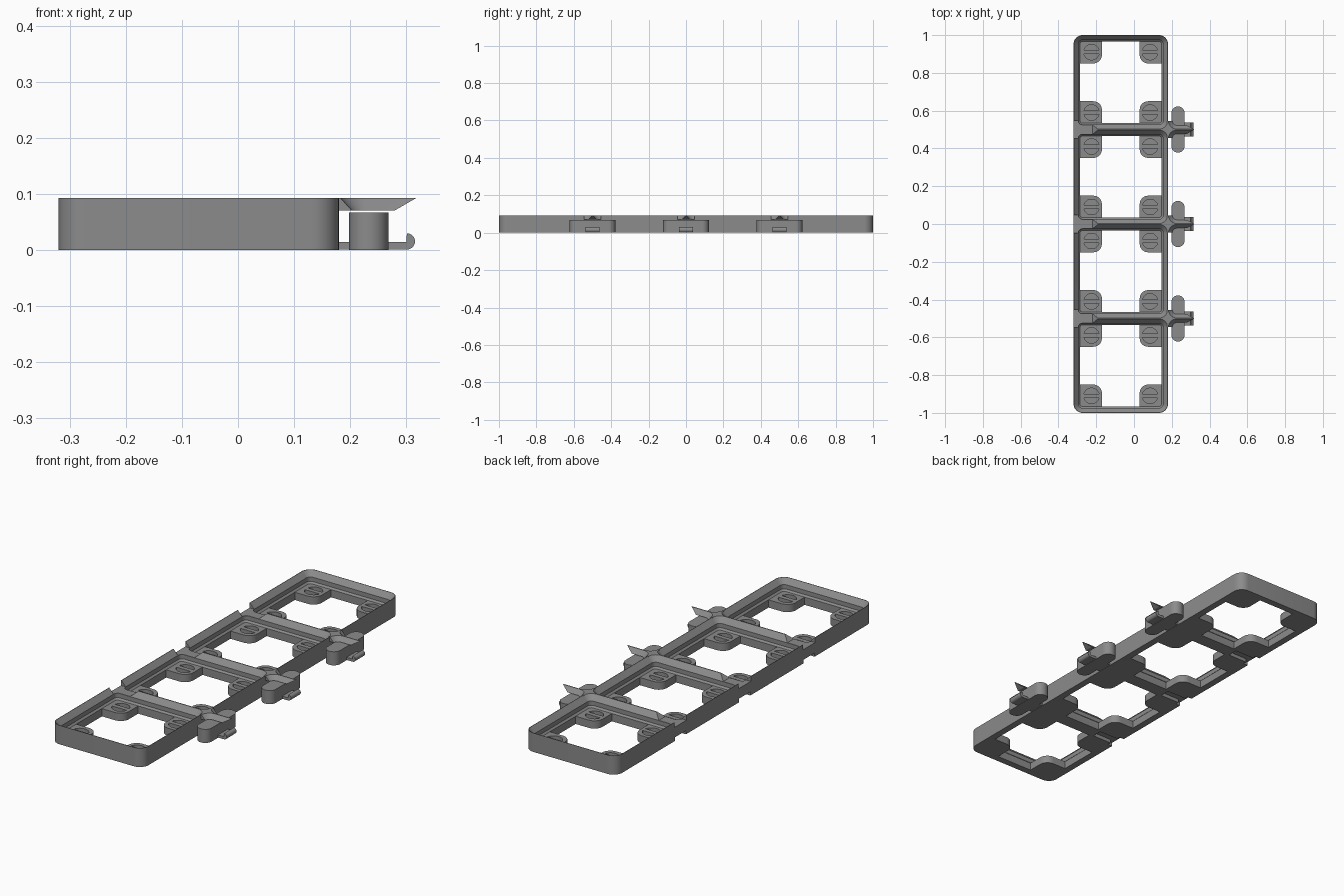
import bpy, bmesh, math

if "Cube" in bpy.data.objects:
    bpy.data.objects.remove(bpy.data.objects["Cube"])

grey = bpy.data.materials.new("mid_grey")
grey.diffuse_color = (0.26, 0.26, 0.26, 1)
grey.use_nodes = True
grey.node_tree.nodes["Principled BSDF"].inputs["Base Color"].default_value = grey.diffuse_color

CX, TOP, LEDGE, PITCH = -0.07, 0.093, 0.038, 0.5
CELLS = [-0.75, -0.25, 0.25, 0.75]
JOINTS = [-0.5, 0.0, 0.5]


def rounded_rect(cx, cy, hx, hy, r, n=8):
    pts = []
    for k, (sx, sy) in enumerate([(1, 1), (-1, 1), (-1, -1), (1, -1)]):
        for i in range(n + 1):
            a = math.pi / 2 * (k + i / n)
            pts.append((cx + sx * (hx - r) + r * math.cos(a),
                        cy + sy * (hy - r) + r * math.sin(a)))
    return pts


def loft(bm, rings):
    """Closed solid through rings of 3D points, capped at both ends."""
    loops = [[bm.verts.new(p) for p in ring] for ring in rings]
    n = len(loops[0])
    for a, b in zip(loops, loops[1:]):
        for i in range(n):
            j = (i + 1) % n
            bm.faces.new((a[i], a[j], b[j], b[i]))
    bm.faces.new(loops[0][::-1])
    bm.faces.new(loops[-1])


def prism_z(bm, pts, z0, z1):
    loft(bm, [[(x, y, z) for x, y in pts] for z in (z0, z1)])


def prism_y(bm, pts, y, half):
    loft(bm, [[(x, yy, z) for x, z in pts] for yy in (y - half, y + half)])


def make(name, bm):
    bmesh.ops.recalc_face_normals(bm, faces=bm.faces)
    me = bpy.data.meshes.new(name)
    bm.to_mesh(me)
    bm.free()
    me.materials.append(grey)
    ob = bpy.data.objects.new(name, me)
    bpy.context.collection.objects.link(ob)
    return ob


def cut(ob, cutter):
    mod = ob.modifiers.new("cut", 'BOOLEAN')
    mod.operation, mod.solver, mod.object = 'DIFFERENCE', 'EXACT', cutter
    dg = bpy.context.evaluated_depsgraph_get()
    me = bpy.data.meshes.new_from_object(ob.evaluated_get(dg))
    ob.modifiers.clear()
    ob.data = me
    bpy.data.objects.remove(cutter)


def cell_cutter(cx, deep):
    """Stepped sockets: chamfer, straight wall, small chamfer, opening."""
    bm = bmesh.new()
    steps = [(LEDGE, 0.034), (LEDGE + 0.0083, 0.0256), (TOP - 0.0256, 0.0256),
             (TOP, 0.002), (TOP + 0.02, 0.002)]
    if deep:
        steps.insert(0, (-0.02, 0.034))
    for cy in CELLS:
        loft(bm, [[(x, y, z) for x, y in rounded_rect(
            cx, cy, 0.25 - o, 0.25 - o, 0.0476 - o)] for z, o in steps])
    return make("socket_cutter", bm)


# Frame with four stepped sockets
bm = bmesh.new()
prism_z(bm, rounded_rect(CX, 0, 0.25, 1.0, 0.0476), 0, TOP)
frame = make("frame", bm)
cut(frame, cell_cutter(CX, True))

# Notches on the left edge that receive the upper and lower tongues
bm = bmesh.new()
for y in JOINTS:
    prism_y(bm, [(-0.35, 0.068), (-0.22, 0.068), (-0.17, 0.11), (-0.35, 0.11)], y, 0.047)
    prism_y(bm, [(-0.35, -0.02), (-0.19, -0.02), (-0.19, 0.018), (-0.35, 0.018)], y, 0.043)
cut(frame, make("notch_cutter", bm))

# Corner pads with round recesses split by a crossbar
bm, holes = bmesh.new(), bmesh.new()
R, BAR = 0.041, 0.011
a0 = math.asin(BAR / R)
arc = [a0 + (math.pi - 2 * a0) * i / 16 for i in range(17)]
corner = [math.pi + math.pi / 2 * i / 8 for i in range(9)]
for cy in CELLS:
    for sx in (-1, 1):
        for sy in (-1, 1):
            pad = [(0.145 + 0.045 * math.cos(a), 0.145 + 0.045 * math.sin(a)) for a in corner]
            pad += [(0.225, 0.1), (0.225, 0.225), (0.1, 0.225)]
            # leave room for the lower tongue notch on the left joints
            prism_z(bm, [(CX + sx * x, cy + sy * y) for x, y in pad], 0, LEDGE)
            for s in (-1, 1):
                prism_z(holes, [(CX + sx * 0.155 + R * math.cos(a),
                                 cy + sy * 0.16 + s * R * math.sin(a)) for a in arc],
                        0.012, LEDGE + 0.02)
pads = make("corner_pads", bm)
cut(pads, make("recess_cutter", holes))

# Upper tongues: short ridges shaped by the neighbouring sockets
bm = bmesh.new()
for y in JOINTS:
    prism_y(bm, [(0.175, TOP), (0.318, TOP), (0.28, 0.071), (0.175, 0.071)], y, 0.045)
upper = make("upper_tongues", bm)
cut(upper, cell_cutter(CX + PITCH, True))

# Lower tongues with an upturned rounded hook
bm = bmesh.new()
hook = [(0.17, 0.001), (0.3, 0.001)]
hook += [(0.301 + 0.0145 * math.cos(a), 0.0155 + 0.0145 * math.sin(a))
         for a in [-math.pi / 2 + math.pi * i / 12 for i in range(1, 13)]]
hook += [(0.3, 0.014), (0.17, 0.014)]
for y in JOINTS:
    prism_y(bm, hook, y, 0.038)
lower = make("lower_tongues", bm)

# Upright rounded locking bars
bm = bmesh.new()
for y in JOINTS:
    prism_z(bm, rounded_rect(0.233, y, 0.035, 0.122, 0.0345, 12), 0, 0.067)
bars = make("locking_bars", bm)

bpy.ops.object.select_all(action='DESELECT')
for ob in (frame, pads, upper, lower, bars):
    ob.select_set(True)
bpy.context.view_layer.objects.active = frame
bpy.ops.object.shade_smooth_by_angle(angle=math.radians(30))
